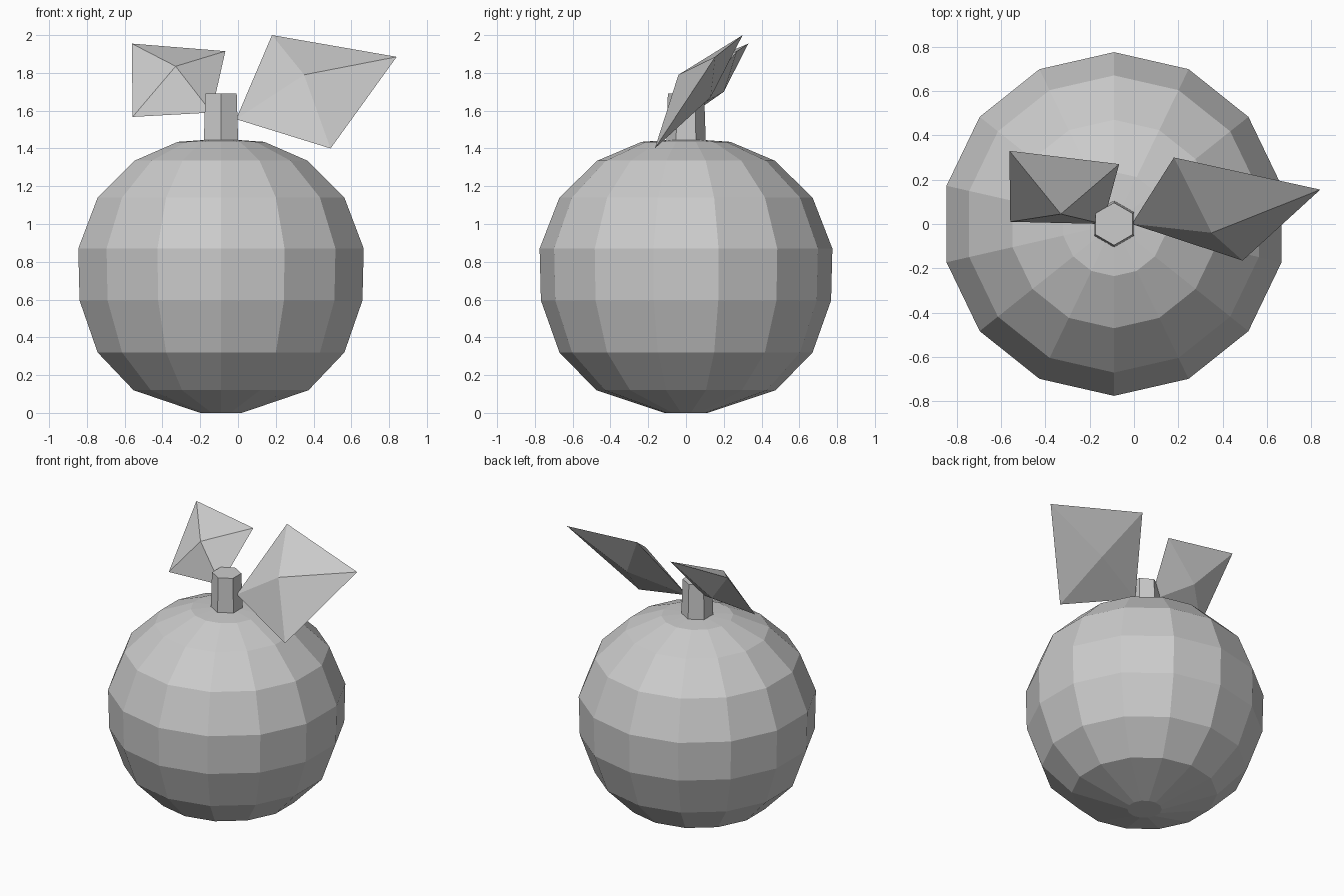
import bpy
import bmesh
from math import pi, sin, cos

if "Cube" in bpy.data.objects:
    bpy.data.objects.remove(bpy.data.objects["Cube"])

CX = -0.09  # axis of the fruit and stem


def finish(name, bm):
    bmesh.ops.recalc_face_normals(bm, faces=bm.faces[:])
    mesh = bpy.data.meshes.new(name)
    bm.to_mesh(mesh)
    bm.free()
    obj = bpy.data.objects.new(name, mesh)
    bpy.context.collection.objects.link(obj)
    return obj


def lathe(name, profile, sides):
    """Faceted turned solid; one corner points to +y."""
    bm = bmesh.new()
    rings = []
    for r, z in profile:
        rings.append([bm.verts.new((CX + r * sin(2 * pi * i / sides),
                                    r * cos(2 * pi * i / sides), z))
                      for i in range(sides)])
    for a, b in zip(rings, rings[1:]):
        for i in range(sides):
            j = (i + 1) % sides
            bm.faces.new((a[i], a[j], b[j], b[i]))
    bm.faces.new(rings[0])
    bm.faces.new(rings[-1])
    return finish(name, bm)


def leaf(name, rim, front, back):
    """Four-cornered leaf with a ridge point on each side."""
    bm = bmesh.new()
    corners = [bm.verts.new(p) for p in rim]
    for apex in (front, back):
        v = bm.verts.new(apex)
        for i in range(4):
            bm.faces.new((corners[i], corners[(i + 1) % 4], v))
    return finish(name, bm)


# Round fruit body
lathe("fruit_body", [(0.113, 0.0), (0.475, 0.12), (0.67, 0.32), (0.768, 0.595),
                     (0.775, 0.87), (0.67, 1.14), (0.47, 1.335),
                     (0.235, 1.435), (0.09, 1.445)], 14)

# Six-sided tapered stem
lathe("stem", [(0.105, 1.43), (0.096, 1.69)], 6)

# Leaves: base, upper corner, tip, lower corner
leaf("right_leaf",
     [(-0.01, 0.0, 1.555), (0.18, 0.30, 2.0), (0.84, 0.155, 1.885), (0.49, -0.165, 1.40)],
     (0.35, -0.04, 1.79), (0.38, 0.13, 1.67))
leaf("left_leaf",
     [(-0.14, 0.0, 1.59), (-0.067, 0.27, 1.915), (-0.562, 0.33, 1.955), (-0.558, 0.01, 1.567)],
     (-0.33, 0.045, 1.835), (-0.345, 0.20, 1.70))
